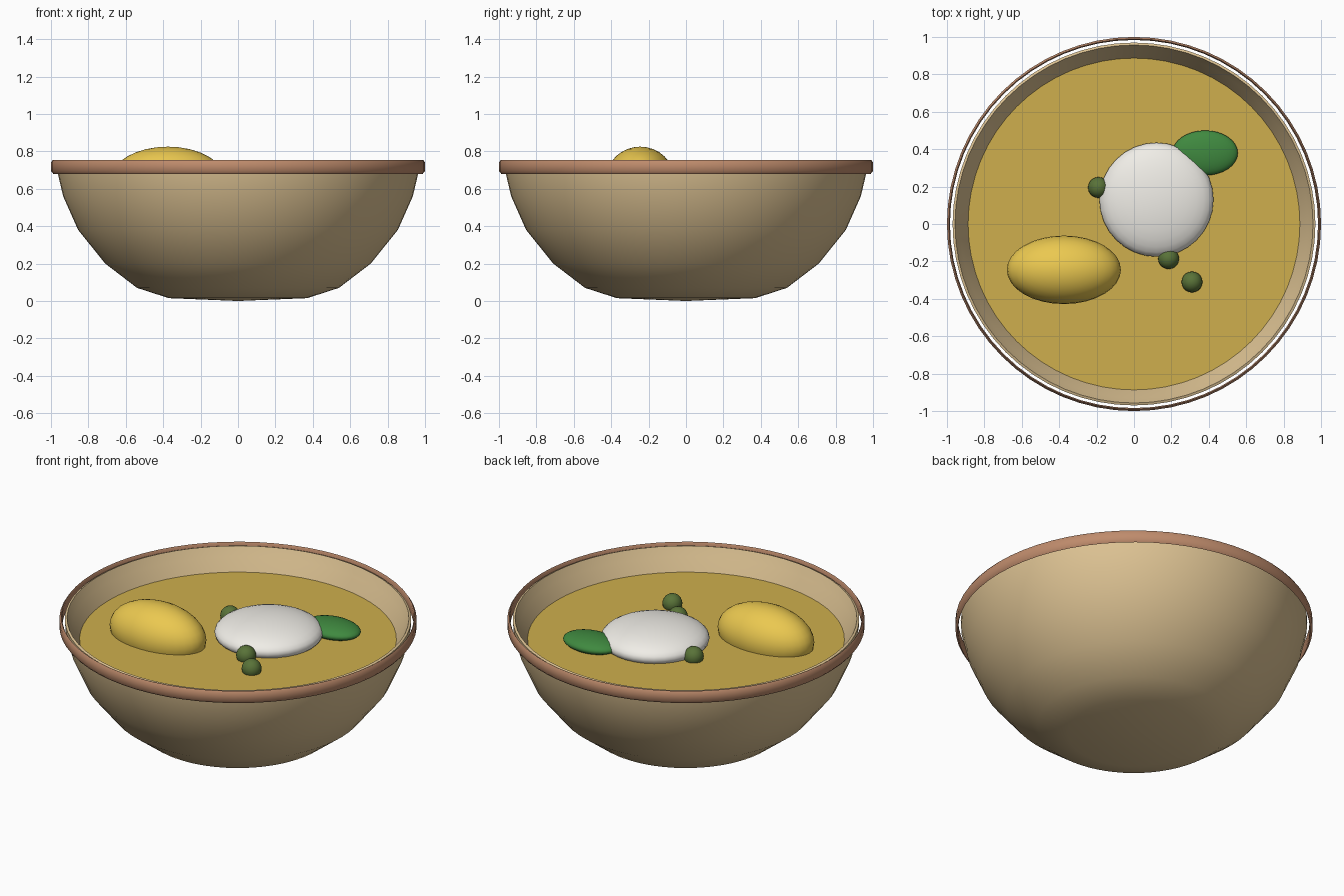
import bpy, bmesh, math

if "Cube" in bpy.data.objects:
    bpy.data.objects.remove(bpy.data.objects["Cube"])


def finish(ob, color, angle=40):
    mat = bpy.data.materials.new(ob.name + "_color")
    mat.diffuse_color = (*color, 1)
    mat.use_nodes = True
    mat.node_tree.nodes["Principled BSDF"].inputs["Base Color"].default_value = mat.diffuse_color
    ob.data.materials.append(mat)
    bpy.ops.object.select_all(action='DESELECT')
    ob.select_set(True)
    bpy.context.view_layer.objects.active = ob
    bpy.ops.object.shade_smooth_by_angle(angle=math.radians(angle))
    return ob


def lathe(name, profile, color, closed=False, segments=64):
    """Spin an (r, z) profile around the z axis."""
    bm = bmesh.new()
    verts = [bm.verts.new((r, 0, z)) for r, z in profile]
    edges = [bm.edges.new(pair) for pair in zip(verts, verts[1:])]
    if closed:
        edges.append(bm.edges.new((verts[-1], verts[0])))
    bmesh.ops.spin(bm, geom=verts + edges, cent=(0, 0, 0), axis=(0, 0, 1),
                   angle=math.tau, steps=segments, use_duplicate=False)
    bmesh.ops.remove_doubles(bm, verts=bm.verts, dist=1e-4)
    bmesh.ops.recalc_face_normals(bm, faces=bm.faces)
    me = bpy.data.meshes.new(name)
    bm.to_mesh(me)
    bm.free()
    ob = bpy.data.objects.new(name, me)
    bpy.context.collection.objects.link(ob)
    return finish(ob, color)


def ellipsoid(name, center, radii, color, segs=32, rings=16):
    bpy.ops.mesh.primitive_uv_sphere_add(segments=segs, ring_count=rings,
                                         radius=1, location=center)
    ob = bpy.context.object
    ob.name = name
    ob.scale = radii
    bpy.ops.object.transform_apply(location=False, rotation=False, scale=True)
    return finish(ob, color, 60)


# Bowl: outer wall from the base up, over the lip, down the inner wall
lathe("bowl", [(0, 0), (0.37, 0.015), (0.54, 0.07), (0.71, 0.20),
               (0.855, 0.38), (0.935, 0.56), (0.968, 0.70), (0.97, 0.74),
               (0.957, 0.745), (0.93, 0.69), (0.885, 0.61), (0.80, 0.41),
               (0.67, 0.24), (0.51, 0.12), (0.35, 0.07), (0, 0.06)],
      (0.72, 0.54, 0.29))

# Rim: thin chamfered band standing just clear of the bowl
lathe("rim", [(0.988, 0.68), (1.0, 0.695), (1.0, 0.74), (0.99, 0.755),
              (0.984, 0.745), (0.984, 0.69)],
      (0.52, 0.26, 0.15), closed=True)

# Broth surface
bpy.ops.mesh.primitive_circle_add(vertices=64, radius=0.887, fill_type='NGON',
                                  location=(0, 0, 0.615))
soup = bpy.context.object
soup.name = "soup"
finish(soup, (0.62, 0.43, 0.075))

# Toppings
ellipsoid("potato", (-0.375, -0.245, 0.65), (0.305, 0.183, 0.175),
          (0.83, 0.58, 0.08))
ellipsoid("egg", (0.12, 0.13, 0.643), (0.305, 0.305, 0.095),
          (0.87, 0.85, 0.80))
ellipsoid("herb_leaf", (0.38, 0.38, 0.64), (0.175, 0.12, 0.045),
          (0.05, 0.25, 0.05))
for i, (x, y) in enumerate([(0.31, -0.31), (0.185, -0.185), (-0.19, 0.195)]):
    ellipsoid(f"pea_{i + 1}", (x, y, 0.636), (0.056,) * 3,
              (0.10, 0.17, 0.04), 20, 12)
